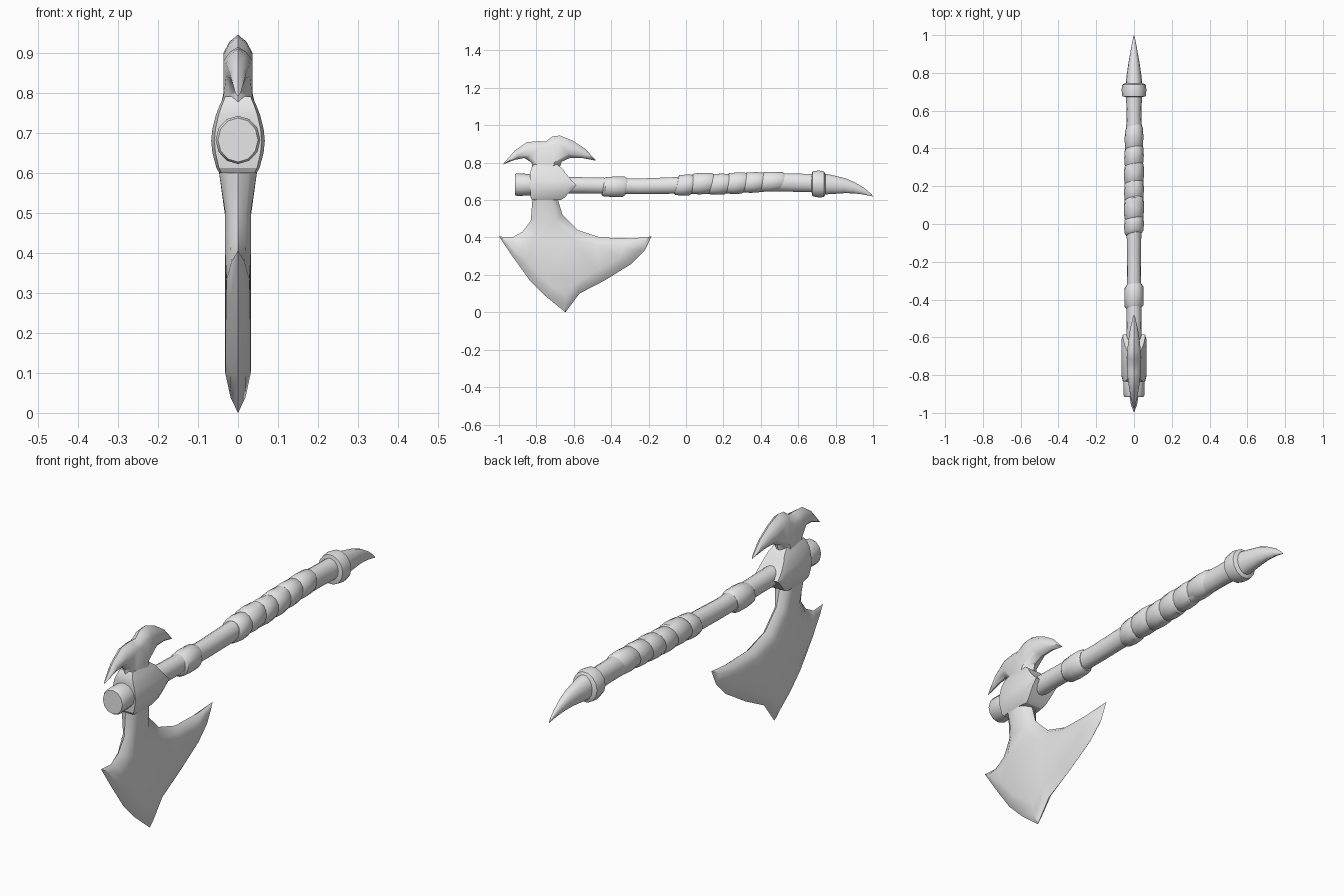
import bpy, bmesh, math

if "Cube" in bpy.data.objects:
    bpy.data.objects.remove(bpy.data.objects["Cube"], do_unlink=True)

grey = bpy.data.materials.new("plain grey")
grey.use_nodes = True
grey.diffuse_color = (0.8, 0.8, 0.8, 1)
grey.node_tree.nodes["Principled BSDF"].inputs["Base Color"].default_value = (0.8, 0.8, 0.8, 1)


def finish(name, bm, angle=35):
    bmesh.ops.remove_doubles(bm, verts=bm.verts[:], dist=0.0001)
    bmesh.ops.triangulate(bm, faces=[f for f in bm.faces if len(f.verts) > 4])
    bmesh.ops.recalc_face_normals(bm, faces=bm.faces[:])
    mesh = bpy.data.meshes.new(name)
    bm.to_mesh(mesh)
    bm.free()
    mesh.materials.append(grey)
    ob = bpy.data.objects.new(name, mesh)
    bpy.context.collection.objects.link(ob)
    bpy.ops.object.select_all(action="DESELECT")
    ob.select_set(True)
    bpy.context.view_layer.objects.active = ob
    bpy.ops.object.shade_smooth_by_angle(angle=math.radians(angle))


def skin(name, rings, angle=35):
    """Skin a row of closed rings and cap both ends."""
    bm = bmesh.new()
    loops = [[bm.verts.new(p) for p in ring] for ring in rings]
    n = len(loops[0])
    for a, b in zip(loops, loops[1:]):
        for i in range(n):
            j = (i + 1) % n
            bm.faces.new((a[i], a[j], b[j], b[i]))
    bm.faces.new(loops[0])
    bm.faces.new(loops[-1])
    finish(name, bm, angle)


def tube(name, sections, tilt=0.0, sides=14):
    """Round part along y from (y, centre z, x radius, z radius); tilt slants the rings."""
    rings = []
    for y, z, rx, rz in sections:
        ring = []
        for i in range(sides):
            a = 2 * math.pi * i / sides
            slant = tilt * (math.sin(a) + 0.6 * math.cos(a))
            ring.append((rx * math.cos(a), y + slant, z + rz * math.sin(a)))
        rings.append(ring)
    skin(name, rings)


def edged_plate(name, pairs):
    """Sharp outline at x = 0 swelling to an inner ring; rows are (y, z, inner y, inner z, half width)."""
    bm = bmesh.new()
    n = len(pairs)
    edge = [bm.verts.new((0, y, z)) for y, z, *_ in pairs]
    for side in (1, -1):
        mid = [bm.verts.new((side * w * 0.58, y + (iy - y) * 0.38, z + (iz - z) * 0.38))
               for y, z, iy, iz, w in pairs]
        inner = [bm.verts.new((side * w, iy, iz)) for y, z, iy, iz, w in pairs]
        for a, b in ((edge, mid), (mid, inner)):
            for i in range(n):
                j = (i + 1) % n
                bm.faces.new((a[i], a[j], b[j], b[i]))
        bm.faces.new(inner)
    finish(name, bm, 40)


# Large bearded blade with its neck
edged_plate("main_blade", [
    (-.82, .62, -.79, .62, .05), (-.83, .49, -.785, .50, .032),
    (-.875, .43, -.81, .40, .032), (-.93, .40, -.86, .36, .03),
    (-1.0, .405, -.885, .335, .028), (-.925, .295, -.85, .28, .03),
    (-.835, .17, -.77, .19, .031), (-.755, .09, -.71, .135, .031),
    (-.645, 0, -.645, .10, .032), (-.57, .10, -.59, .155, .032),
    (-.435, .17, -.47, .225, .031), (-.29, .26, -.35, .295, .03),
    (-.22, .33, -.30, .335, .029), (-.185, .405, -.28, .355, .028),
    (-.29, .395, -.33, .36, .03), (-.46, .40, -.48, .36, .032),
    (-.58, .44, -.61, .395, .032), (-.66, .52, -.70, .49, .032),
    (-.69, .62, -.72, .62, .05)])

# Two-horned crest above the handle
edged_plate("top_crest", [
    (-.82, .74, -.785, .74, .05), (-.825, .80, -.79, .79, .036),
    (-.865, .825, -.835, .84, .03), (-.915, .815, -.895, .838, .02),
    (-.98, .79, -.935, .818, .012), (-.915, .865, -.905, .848, .02),
    (-.85, .91, -.845, .873, .03), (-.785, .915, -.785, .88, .036),
    (-.75, .912, -.75, .88, .036), (-.715, .94, -.715, .895, .036),
    (-.675, .945, -.675, .90, .036), (-.61, .92, -.615, .88, .03),
    (-.54, .875, -.55, .855, .02), (-.48, .81, -.52, .838, .012),
    (-.555, .825, -.56, .84, .02), (-.62, .825, -.63, .848, .03),
    (-.665, .805, -.705, .80, .036), (-.685, .74, -.715, .74, .05)])

# Faceted socket, pointed towards the grip: (z, half width, front y, back y)
socket = []
for z, w, front, back in [(.60, .047, -.822, -.67), (.612, .054, -.83, -.65),
                          (.65, .064, -.833, -.615), (.68, .067, -.833, -.585),
                          (.71, .064, -.833, -.615), (.745, .055, -.833, -.645),
                          (.768, .046, -.828, -.66), (.79, .036, -.815, -.69)]:
    half = [(w * .88, front), (w, front + .03), (w, back - .03), (w * .88, back)]
    socket.append([(x, y, z) for x, y in half] + [(-x, y, z) for x, y in reversed(half)])
skin("head_socket", socket, 25)

# Handle core and its rounded front end
tube("handle_shaft", [(-.84, .682, .042, .046), (-.55, .679, .04, .044), (-.25, .673, .037, .043),
                      (0, .68, .039, .046), (.50, .695, .042, .05), (.58, .693, .039, .05),
                      (.70, .69, .043, .05)])
tube("front_knob", [(-.915, .682, .050, .055), (-.905, .682, .056, .060),
                    (-.84, .682, .055, .058), (-.80, .682, .05, .052)], sides=12)

# Single band on the shaft
tube("front_band", [(-.445, .672, .04, .045), (-.435, .671, .049, .052), (-.39, .671, .051, .056),
                    (-.335, .671, .049, .056), (-.32, .671, .04, .046)], tilt=.006)

# Overlapping slanted grip wraps: (start, end, centre z, radius)
for i, (a, b, z, r) in enumerate([(-.055, .04, .68, .053), (.02, .14, .688, .054),
                                  (.12, .23, .685, .053), (.21, .32, .69, .054),
                                  (.30, .41, .694, .052), (.39, .515, .698, .05)]):
    tube(f"grip_wrap_{i + 1}", [(a, z, r * .78, r * .85), (a + .012, z, r * .93, r * 1.03),
                                ((a + b) / 2, z, r, r * 1.09), (b - .012, z, r * .94, r * 1.06),
                                (b, z, r * .78, r * .88)], tilt=.012)

# Rear collar
tube("rear_collar", [(.672, .688, .042, .05), (.676, .687, .062, .068), (.71, .686, .066, .074),
                     (.738, .684, .062, .07), (.748, .684, .04, .05)])

# Curved horn pommel
tube("horn_pommel", [(.72, .687, .046, .06), (.78, .683, .040, .052), (.85, .677, .030, .041),
                     (.90, .666, .021, .031), (.95, .648, .012, .019), (.985, .63, .005, .008),
                     (1.0, .62, .001, .001)])
